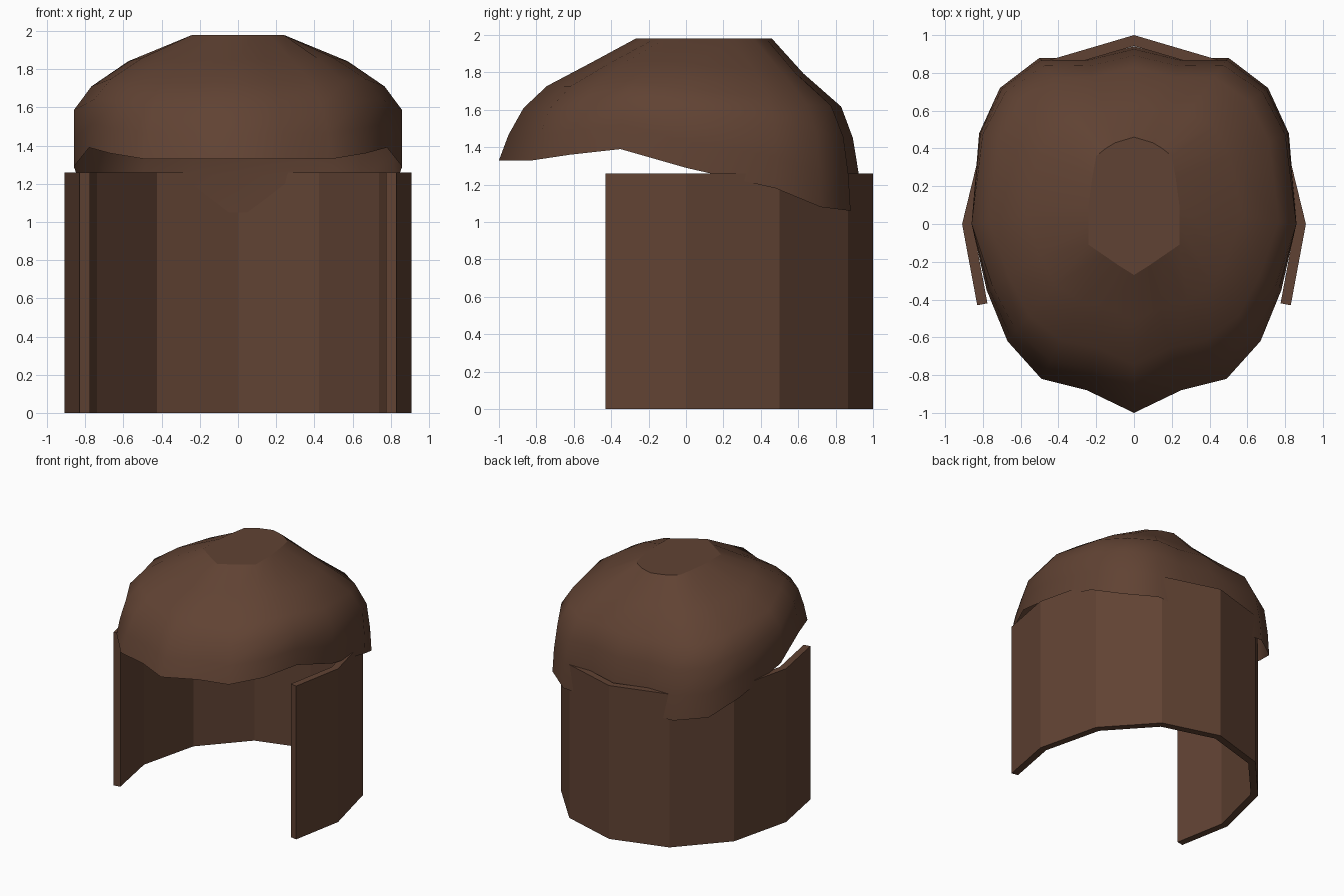
import bpy
from math import cos, sin, pi, radians

cube = bpy.data.objects.get("Cube")
if cube:
    bpy.data.objects.remove(cube)

# One brown for all the hair
brown = bpy.data.materials.new("dark brown hair")
brown.use_nodes = True
colour = (0.118, 0.055, 0.033, 1)
brown.diffuse_color = colour
bsdf = brown.node_tree.nodes["Principled BSDF"]
bsdf.inputs["Base Color"].default_value = colour
bsdf.inputs["Roughness"].default_value = 0.8


def make_object(name, verts, faces):
    mesh = bpy.data.meshes.new(name)
    mesh.from_pydata(verts, [], faces)
    mesh.materials.append(brown)
    obj = bpy.data.objects.new(name, mesh)
    bpy.context.collection.objects.link(obj)
    return obj


def mirrored(half):
    """Close a front-to-back half outline (counter-clockwise from above)."""
    return half + [(-p[0], *p[1:]) for p in half[-2:0:-1]]


def strips(rings, count, closed):
    """Quads joining stacked rings of points."""
    return [(r * count + i, r * count + (i + 1) % count,
             (r + 1) * count + (i + 1) % count, (r + 1) * count + i)
            for r in range(rings - 1) for i in range(count if closed else count - 1)]


# Long hair: faceted curtain around the sides and back, open at the front
arc = [(0.91 * cos(radians(a)), sin(radians(a))) for a in range(0, 181, 30)]
arc = [(0.83, -0.43)] + arc + [(-0.83, -0.43)]
curtain = make_object("long_hair_curtain",
                      [(x, y, z) for z in (0, 1.26) for x, y in arc],
                      strips(2, len(arc), False))
solid = curtain.modifiers.new("thickness", "SOLIDIFY")
solid.thickness = 0.055
solid.offset = -1
solid.use_even_offset = True

# Hair cap: lower rim and flat crown outlines, front to back
rim = mirrored([(0, -1, 1.33), (0.25, -0.88, 1.33), (0.49, -0.82, 1.33),
                (0.67, -0.62, 1.36), (0.78, -0.35, 1.39), (0.86, 0, 1.29),
                (0.82, 0.48, 1.18), (0.71, 0.72, 1.08), (0.5, 0.88, 1.06),
                (0.25, 0.88, 1.05), (0, 0.94, 1.05)])
crown = mirrored([(0, -0.27), (0.08, -0.22), (0.16, -0.165), (0.24, -0.11),
                  (0.24, 0), (0.24, 0.1), (0.22, 0.25), (0.2, 0.36),
                  (0.15, 0.4), (0.1, 0.43), (0, 0.46)])
# Inward travel of the dome at each height, by direction
heights = (0, 0.21, 0.43, 0.61, 0.8, 1)
front = (0, 0.07, 0.18, 0.35, 0.67, 1)
side = (0, 0, 0, 0.15, 0.46, 1)
back = (0, 0.03, 0.1, 0.23, 0.65, 1)

count = len(rim)
verts = []
for h, f, s, b in zip(heights, front, side, back):
    for i, ((x, y, z), (cx, cy)) in enumerate(zip(rim, crown)):
        w = cos(2 * pi * i / count)
        t = s + ((f if w > 0 else b) - s) * abs(w)
        verts.append((x + (cx - x) * t, y + (cy - y) * t, z + (1.98 - z) * h))
faces = strips(len(heights), count, True)
faces.append(tuple(range(len(verts) - count, len(verts))))
cap = make_object("hair_cap", verts, faces)

# Smooth dome with a flat crown
for poly in cap.data.polygons:
    poly.use_smooth = len(poly.vertices) == 4
